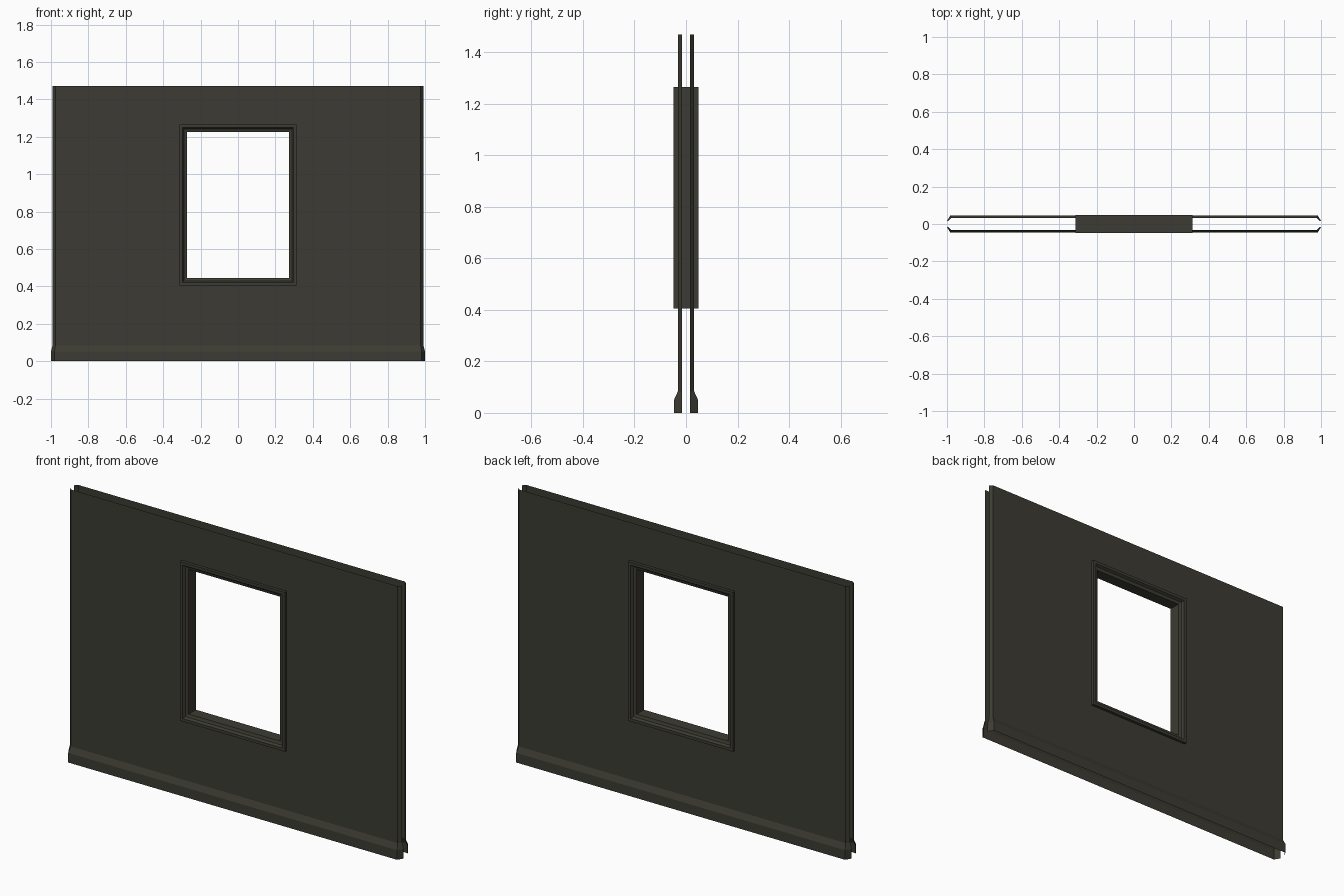
import bpy

if "Cube" in bpy.data.objects:
    bpy.data.objects.remove(bpy.data.objects["Cube"])

mat = bpy.data.materials.new("dark olive grey")
mat.diffuse_color = (0.045, 0.044, 0.033, 1)
mat.use_nodes = True
mat.node_tree.nodes["Principled BSDF"].inputs["Base Color"].default_value = mat.diffuse_color


def add_mesh(name, verts, faces):
    me = bpy.data.meshes.new(name)
    me.from_pydata(verts, [], faces)
    me.materials.append(mat)
    ob = bpy.data.objects.new(name, me)
    bpy.context.collection.objects.link(ob)
    return ob


def loft(name, rows, closed=False):
    """Skin equal-length rows of points with quads."""
    n = len(rows[0])
    verts = [p for r in rows for p in r]
    faces = []
    for i in range(len(rows) - 1):
        for j in range(n if closed else n - 1):
            k = (j + 1) % n
            faces.append((i * n + j, i * n + k, (i + 1) * n + k, (i + 1) * n + j))
    return add_mesh(name, verts, faces)


def chamfered_row(end_x, end_y, face_x, face_y, z):
    """Plan outline of one sheet: flat face with both ends folded inward."""
    return [(-end_x, -end_y, z), (-face_x, -face_y, z),
            (face_x, -face_y, z), (end_x, -end_y, z)]


TOP, BASE = 1.47, 0.083
WALL = (0.992, 0.016, 0.976, 0.032)      # wall sheet outline
SKIRT = (1.0, 0.016, 0.982, 0.046)       # baseboard outline

for side, turn in (("front", 1), ("back", -1)):
    def spin(rows):
        return [[(x * turn, y * turn, z) for x, y, z in r] for r in rows]

    # Wall sheet: grid of panels with the window panel left out
    xs = [-0.992, -0.976, -0.30, 0.30, 0.976, 0.992]
    zs = [BASE, 0.42, 1.25, TOP]
    verts = [(x * turn, (-0.016 if abs(x) > 0.98 else -0.032) * turn, z)
             for z in zs for x in xs]
    faces = [(r * 6 + c, r * 6 + c + 1, r * 6 + c + 7, r * 6 + c + 6)
             for r in range(3) for c in range(5) if (r, c) != (1, 2)]
    add_mesh(side + "_wall", verts, faces)

    # Baseboard: upright band with a sloping top
    loft(side + "_baseboard", spin([chamfered_row(*SKIRT, 0),
                                    chamfered_row(*SKIRT, 0.052),
                                    chamfered_row(*WALL, BASE)]))

# Window frame: moulding profile (inset from outer edge, depth) swept round the opening
half = [(0.0, 0.048), (0.016, 0.048), (0.024, 0.036), (0.040, 0.031)]
profile = [(i, -d) for i, d in half] + [(i, d) for i, d in reversed(half)]
profile.append(profile[0])
W, Z0, Z1 = 0.313, 0.405, 1.265
rows = [[(-W + i, y, Z0 + i), (W - i, y, Z0 + i),
         (W - i, y, Z1 - i), (-W + i, y, Z1 - i)] for i, y in profile]
loft("window_frame", rows, closed=True)
